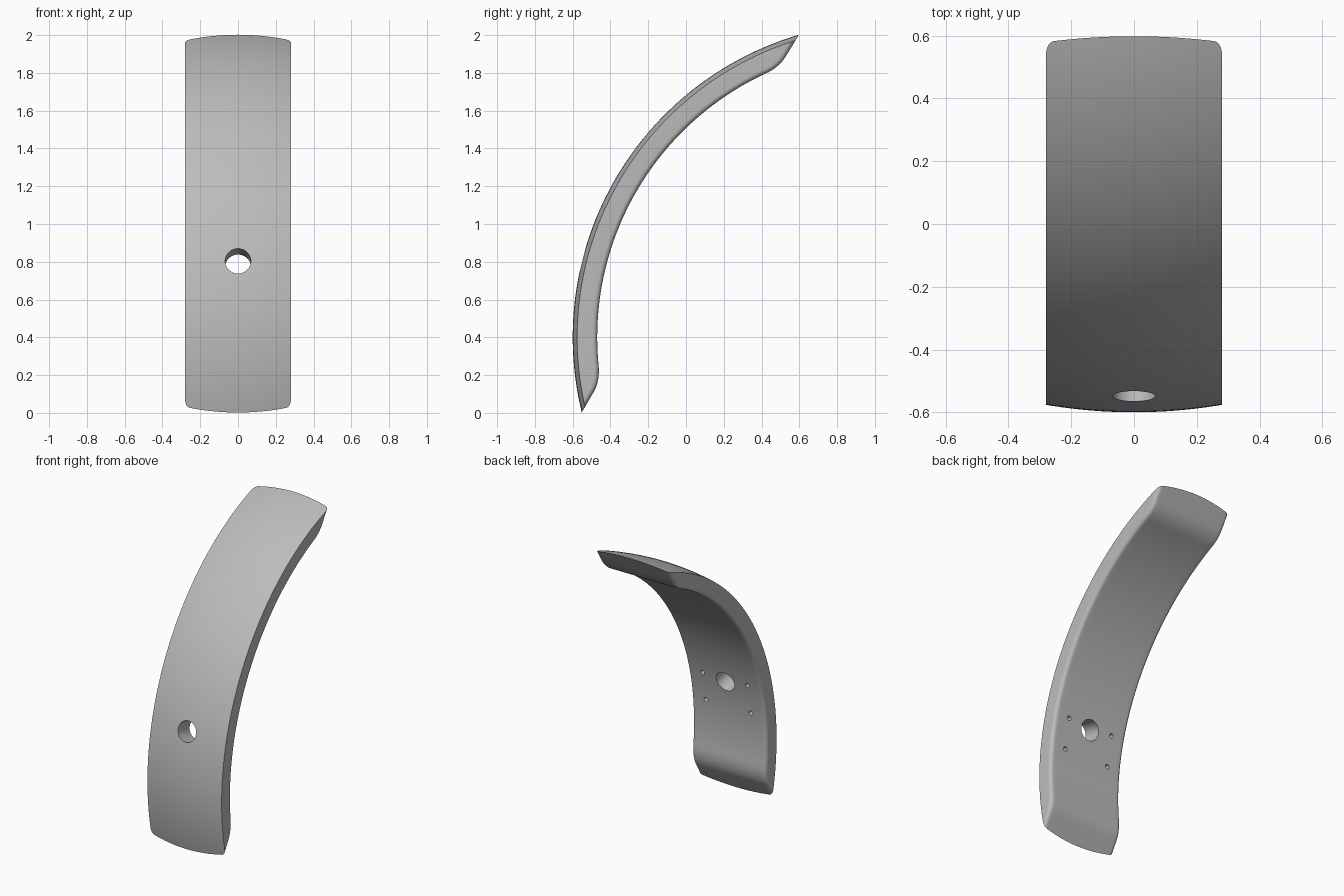
import bpy, bmesh, math
from mathutils import Matrix, Vector

cube = bpy.data.objects.get("Cube")
if cube:
    bpy.data.objects.remove(cube, do_unlink=True)

CENTRE = Vector((1.07, 0.4))           # centre of curvature in (y, z)
R_OUT, R_IN = 1.67, 1.54
HALF_W, ROUND = 0.28, 0.025
TOP_TIP, TOP_DIR = Vector((0.597, 2.0)), Vector((-0.52, -0.85)).normalized()
LOW_TIP, LOW_DIR = Vector((-0.553, 0.0)), Vector((0.5, 0.86)).normalized()

grey = bpy.data.materials.new("light grey")
grey.use_nodes = True
grey.diffuse_color = (0.5, 0.5, 0.5, 1)
grey.node_tree.nodes["Principled BSDF"].inputs["Base Color"].default_value = (0.5, 0.5, 0.5, 1)


def make_object(name, bm):
    bmesh.ops.recalc_face_normals(bm, faces=bm.faces)
    mesh = bpy.data.meshes.new(name)
    bm.to_mesh(mesh)
    bm.free()
    mesh.materials.append(grey)
    obj = bpy.data.objects.new(name, mesh)
    bpy.context.collection.objects.link(obj)
    return obj


def hit(tip, direction, radius):
    """First point where an end line meets a circle about the centre."""
    rel = tip - CENTRE
    b = rel.dot(direction)
    return tip + direction * (-b - math.sqrt(b * b - rel.dot(rel) + radius ** 2))


def angle(p):
    return math.atan2(p.y - CENTRE.y, CENTRE.x - p.x)


def arc(radius, start, end, n):
    return [CENTRE + radius * Vector((-math.cos(a), math.sin(a)))
            for a in (start + (end - start) * i / n for i in range(n + 1))]


def bend(a, b, c, n=10):
    return [a * (1 - t) ** 2 + b * 2 * t * (1 - t) + c * t * t
            for t in (i / n for i in range(n + 1))]


def section(x):
    """Closed side profile at x, easing inwards at the rounded long edges."""
    over = max(0, abs(x) - HALF_W + ROUND)
    ease = ROUND - math.sqrt(max(0, ROUND ** 2 - over ** 2))
    outer, inner = math.sqrt(R_OUT ** 2 - x * x), R_IN + ease
    top = TOP_TIP + ease * Vector((TOP_DIR.y, -TOP_DIR.x))
    low = LOW_TIP + ease * Vector((-LOW_DIR.y, LOW_DIR.x))
    t_out, l_out = hit(top, TOP_DIR, outer), hit(low, LOW_DIR, outer)
    t_in, l_in = hit(top, TOP_DIR, inner), hit(low, LOW_DIR, inner)
    inside = arc(inner, angle(t_in) - 0.05, angle(l_in) + 0.06, 64)
    pts = arc(outer, angle(l_out), angle(t_out), 72)
    pts += bend(t_in - TOP_DIR * 0.07, t_in, inside[0])
    pts += inside[1:-1]
    pts += bend(inside[-1], l_in, l_in - LOW_DIR * 0.07)
    return pts


# Curved panel lofted across its width
flat = HALF_W - ROUND
edge = [flat + ROUND * math.sin(i * math.pi / 16) for i in range(1, 9)]
xs = [-x for x in reversed(edge)] + [flat * i / 10 for i in range(-10, 11)] + edge
bm = bmesh.new()
rings = [[bm.verts.new((x, p.x, p.y)) for p in section(x)] for x in xs]
for a, b in zip(rings, rings[1:]):
    for i in range(len(a)):
        j = (i + 1) % len(a)
        bm.faces.new((a[i], a[j], b[j], b[i]))
bm.faces.new(rings[0])
bm.faces.new(rings[-1])
panel = make_object("curved_panel", bm)

# Local frame at the opening: x across, y along the curve, z outwards
tilt = math.radians(14)
s, c = math.sin(tilt), math.cos(tilt)
frame = Matrix(((1, 0, 0, 0), (0, s, -c, CENTRE.x), (0, c, s, CENTRE.y), (0, 0, 0, 1)))


def cylinder(name, x, y, z, radius, depth, sides):
    bm = bmesh.new()
    bmesh.ops.create_cone(bm, cap_ends=True, segments=sides, radius1=radius, radius2=radius,
                          depth=depth, matrix=frame @ Matrix.Translation((x, y, z)))
    return make_object(name, bm)


# Tapered pocket, round through hole and four screw holes
bm = bmesh.new()
bmesh.ops.create_cube(bm, size=1)
for v in bm.verts:
    floor = v.co.z > 0
    v.co.x *= 0.145 if floor else 0.23
    v.co.y *= 0.19 if floor else 0.39
    v.co.z = R_OUT - 0.045 if floor else R_IN - 0.03
bm.transform(frame)
cutters = [make_object("pocket_cutter", bm),
           cylinder("hole_cutter", 0, 0, R_OUT, 0.068, 0.3, 48)]
for x in (-0.17, 0.17):
    for y in (-0.185, 0.02):
        cutters.append(cylinder("screw_cutter", x, y, R_IN, 0.015, 0.1, 20))

bpy.context.view_layer.objects.active = panel
panel.select_set(True)
for cutter in cutters:
    cutter.hide_render = True
    mod = panel.modifiers.new("cut", 'BOOLEAN')
    mod.operation = 'DIFFERENCE'
    mod.solver = 'EXACT'
    mod.object = cutter
    bpy.ops.object.modifier_apply(modifier=mod.name)
    bpy.data.objects.remove(cutter, do_unlink=True)

bpy.ops.object.shade_smooth_by_angle(angle=math.radians(30))
